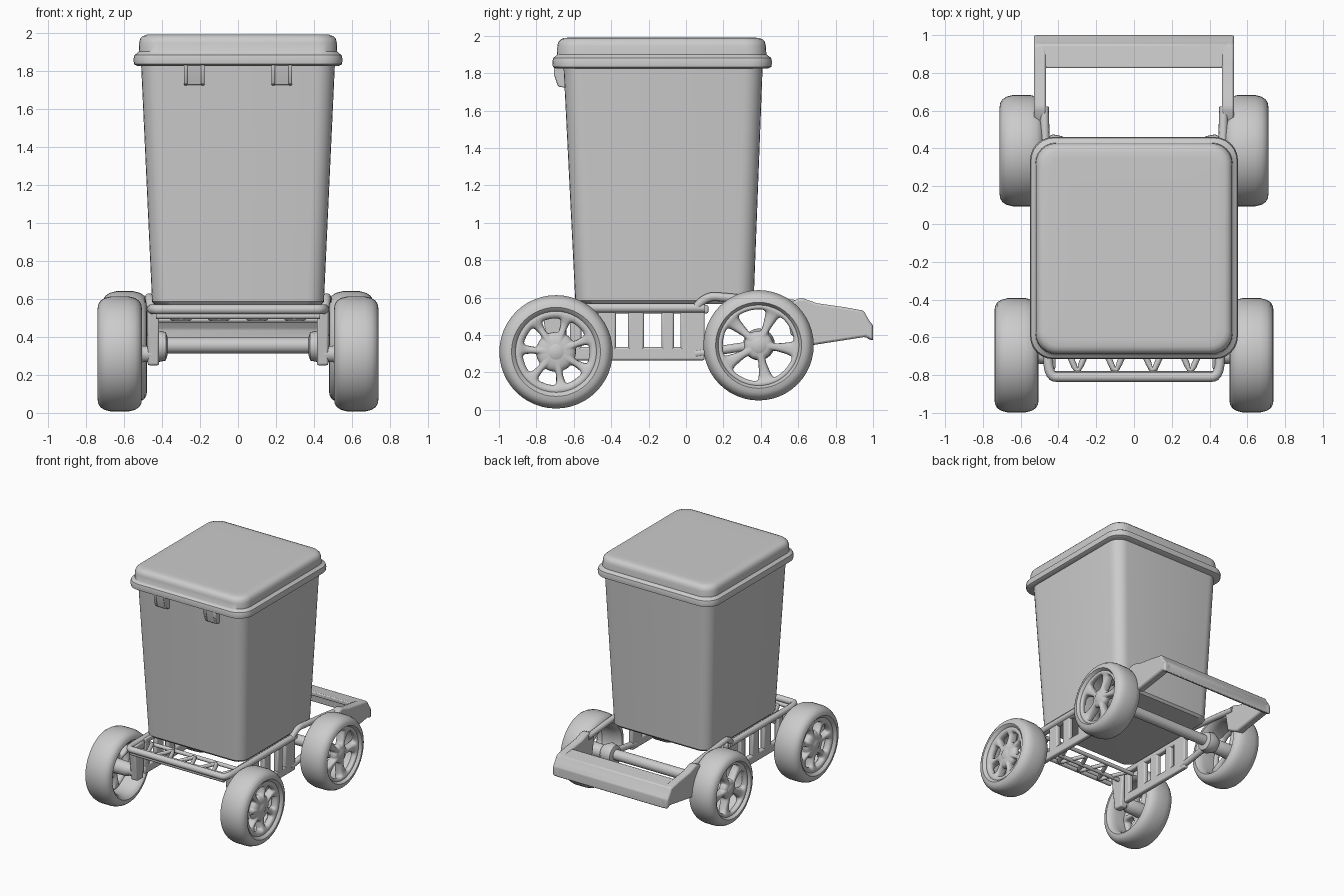
import bpy, bmesh, math
from mathutils import Matrix

cube = bpy.data.objects.get("Cube")
if cube:
    bpy.data.objects.remove(cube)

grey = bpy.data.materials.new("plain_grey")
grey.use_nodes = True
GREY = (0.6, 0.6, 0.6, 1)
grey.diffuse_color = GREY
grey.node_tree.nodes["Principled BSDF"].inputs["Base Color"].default_value = GREY


def finish(name, bm, bevel=0.0, angle=40):
    bmesh.ops.recalc_face_normals(bm, faces=bm.faces)
    mesh = bpy.data.meshes.new(name)
    bm.to_mesh(mesh)
    bm.free()
    ob = bpy.data.objects.new(name, mesh)
    bpy.context.collection.objects.link(ob)
    mesh.materials.append(grey)
    if bevel:
        m = ob.modifiers.new("bevel", "BEVEL")
        m.width, m.segments = bevel, 2
    bpy.ops.object.select_all(action="DESELECT")
    bpy.context.view_layer.objects.active = ob
    ob.select_set(True)
    bpy.ops.object.shade_smooth_by_angle(angle=math.radians(angle))
    return ob


def box(name, x, y, z, bevel=0.01):
    """Box from three (low, high) ranges."""
    bm = bmesh.new()
    bmesh.ops.create_cube(bm, size=1)
    for v in bm.verts:
        v.co = [(a + b) / 2 + c * (b - a) for c, (a, b) in zip(v.co, (x, y, z))]
    return finish(name, bm, bevel)


def prism(name, profile, x0, x1, bevel=0.01):
    """Extrude a (y, z) outline along x."""
    bm = bmesh.new()
    face = bm.faces.new([bm.verts.new((x0, y, z)) for y, z in profile])
    ext = bmesh.ops.extrude_face_region(bm, geom=[face])["geom"]
    bmesh.ops.translate(bm, vec=(x1 - x0, 0, 0),
                        verts=[g for g in ext if isinstance(g, bmesh.types.BMVert)])
    return finish(name, bm, bevel)


def bridge(bm, rings, closed=False):
    pairs = list(zip(rings, rings[1:]))
    if closed:
        pairs.append((rings[-1], rings[0]))
    for a, b in pairs:
        n = len(a)
        for i in range(n):
            bm.faces.new((a[i], a[(i + 1) % n], b[(i + 1) % n], b[i]))


def rounded_loft(name, sections, corner=6):
    """Stack rounded rectangles given as (z, half width, front y, back y, radius)."""
    bm = bmesh.new()
    rings = []
    for z, hx, y0, y1, r in sections:
        ring = []
        corners = ((hx - r, y1 - r), (r - hx, y1 - r), (r - hx, y0 + r), (hx - r, y0 + r))
        for q, (cx, cy) in enumerate(corners):
            for i in range(corner + 1):
                a = math.pi / 2 * (q + i / corner)
                ring.append(bm.verts.new((cx + r * math.cos(a), cy + r * math.sin(a), z)))
        rings.append(ring)
    bridge(bm, rings)
    bm.faces.new(rings[0])
    bm.faces.new(rings[-1])
    return finish(name, bm)


def lathe(name, profile, centre, closed=False, segments=48):
    """Turn an (x offset, radius) profile about an axis along x."""
    bm = bmesh.new()
    cx, cy, cz = centre
    angles = [2 * math.pi * i / segments for i in range(segments)]
    rings = [[bm.verts.new((cx + x, cy + r * math.cos(a), cz + r * math.sin(a)))
              for a in angles] for x, r in profile]
    bridge(bm, rings, closed)
    if not closed:
        bm.faces.new(rings[0])
        bm.faces.new(rings[-1])
    return finish(name, bm)


def tube(name, points, radius, order=3):
    curve = bpy.data.curves.new(name, "CURVE")
    curve.dimensions = "3D"
    curve.bevel_depth, curve.bevel_resolution = radius, 3
    curve.use_fill_caps = True
    s = curve.splines.new("NURBS")
    s.points.add(len(points) - 1)
    for p, co in zip(s.points, points):
        p.co = (*co, 1)
    s.order_u, s.use_endpoint_u, s.resolution_u = order, True, 6
    curve.materials.append(grey)
    ob = bpy.data.objects.new(name, curve)
    bpy.context.collection.objects.link(ob)
    return ob


def spoke_disc(name, centre, side, count, hub, rim):
    """Polar grid with windows removed, thickened and smoothed."""
    bm = bmesh.new()
    n = count * 6
    radii = (0.025, hub, (hub + rim) / 2, rim, 0.235)
    offsets = (0.06, 0.052, 0.048, 0.055, 0.078)
    rings = [[bm.verts.new((side * o, r * math.sin(2 * math.pi * i / n), r * math.cos(2 * math.pi * i / n)))
              for i in range(n)] for r, o in zip(radii, offsets)]
    for k, (a, b) in enumerate(zip(rings, rings[1:])):
        for i in range(n):
            if k in (1, 2) and i % 6 > 1:
                continue
            bm.faces.new((a[i], a[(i + 1) % n], b[(i + 1) % n], b[i]))
    bm.faces.new(rings[0])
    bmesh.ops.rotate(bm, verts=bm.verts, matrix=Matrix.Rotation(-2 * math.pi / n, 3, "X"))
    bmesh.ops.translate(bm, verts=bm.verts, vec=centre)
    ob = finish(name, bm, angle=60)
    m = ob.modifiers.new("thickness", "SOLIDIFY")
    m.thickness, m.offset = 0.07, 0
    m = ob.modifiers.new("subsurf", "SUBSURF")
    m.levels = m.render_levels = 2


def wheel(name, side, x, y, z, radius, count, hub, rim):
    centre = (side * x, y, z)
    w, r = 0.117, radius
    half = [(0.05, 0.205), (0.085, 0.21), (0.105, 0.222), (w, r - 0.065),
            (0.113, r - 0.042), (0.102, r - 0.023), (0.08, r - 0.009), (0.045, r)]
    profile = half + [(-o, q) for o, q in reversed(half)]
    lathe(name + "_tyre", profile, centre, closed=True)
    spoke_disc(name + "_spokes", centre, side, count, hub, rim)
    lathe(name + "_hub", [(side * o, q) for o, q in
          ((-0.14, 0.035), (-0.1, 0.055), (0.05, 0.06), (0.085, 0.055), (0.1, 0.03))], centre)


# Bin body and lid
rounded_loft("bin_body", [(0.565, 0.41, -0.55, 0.32, 0.07), (0.567, 0.435, -0.575, 0.345, 0.08),
                          (0.585, 0.452, -0.592, 0.362, 0.09), (1.84, 0.51, -0.655, 0.41, 0.1)])
rounded_loft("bin_lid", [(1.825, 0.53, -0.695, 0.44, 0.11), (1.834, 0.547, -0.712, 0.457, 0.12),
                         (1.86, 0.55, -0.715, 0.46, 0.12), (1.882, 0.545, -0.71, 0.455, 0.12),
                         (1.892, 0.53, -0.695, 0.44, 0.11),
                         (1.9, 0.522, -0.69, 0.43, 0.11), (1.945, 0.52, -0.688, 0.427, 0.11),
                         (1.967, 0.515, -0.683, 0.422, 0.11), (1.982, 0.5, -0.668, 0.407, 0.1),
                         (1.989, 0.48, -0.648, 0.387, 0.085), (1.99, 0.44, -0.61, 0.35, 0.07),
                         (1.99, 0.3, -0.47, 0.21, 0.05)])

# Ladder bars and zigzag lattice in the open front of the frame
for y in (-0.68, -0.54):
    tube("front_ladder_bar", [(-0.44, y, 0.49), (0.44, y, 0.49)], 0.016, 2)
zigzag = [(-0.4 + 0.1 * i, -0.79 if i % 2 else -0.56, 0.5) for i in range(9)]
tube("front_lattice", zigzag, 0.016, 2)

# Front loop of the frame, running back along both sides, with a lower front rod
tube("top_rail", [(-0.455, 0.1, 0.545), (-0.455, -0.6, 0.545), (-0.455, -0.81, 0.545), (-0.37, -0.81, 0.545),
                  (0.37, -0.81, 0.545), (0.455, -0.81, 0.545), (0.455, -0.6, 0.545), (0.455, 0.1, 0.545)], 0.026)
tube("front_rod", [(-0.43, -0.795, 0.51), (0.43, -0.795, 0.51)], 0.018, 2)

# Rear axle
lathe("rear_axle", [(-0.5, 0.042), (0.5, 0.042)], (0, 0.39, 0.355), segments=20)

for s, label in ((1, "left"), (-1, "right")):
    wheel(label + "_front_wheel", s, 0.622, -0.695, 0.31, 0.303, 7, 0.11, 0.18)
    wheel(label + "_rear_wheel", s, 0.595, 0.388, 0.345, 0.295, 5, 0.08, 0.2)
    tube(label + "_front_axle", [(s * 0.5, -0.695, 0.31), (s * 0.45, -0.695, 0.31)], 0.045, 2)

    # Slotted side panel
    xs = sorted((s * 0.42, s * 0.46))
    box(label + "_panel_bottom", xs, (-0.62, 0.1), (0.265, 0.335))
    box(label + "_panel_top", xs, (-0.62, 0.12), (0.515, 0.56))
    for a, b in ((-0.62, -0.56), (-0.47, -0.375), (-0.31, -0.225), (-0.13, -0.065), (-0.03, 0.1)):
        box(label + "_panel_upright", xs, (a, b), (0.3, 0.54))
    tube(label + "_lower_rail", [(s * 0.44, 0.05, 0.3), (s * 0.44, 0.2, 0.32), (s * 0.44, 0.39, 0.35)], 0.025)

    # Front wheel bracket
    prism(label + "_front_bracket", [(-0.77, 0.55), (-0.63, 0.55), (-0.65, 0.25), (-0.73, 0.25)],
          s * 0.415, s * 0.475)

    # Rear axle collar and arched rail over the rear wheel
    lathe(label + "_axle_collar", [(s * 0.37, 0.045), (s * 0.38, 0.075), (s * 0.43, 0.085),
                                   (s * 0.48, 0.06)], (0, 0.39, 0.35), segments=24)
    tube(label + "_rear_arch", [(s * 0.455, 0.05, 0.54), (s * 0.465, 0.1, 0.61), (s * 0.47, 0.22, 0.6),
                                (s * 0.47, 0.45, 0.58), (s * 0.475, 0.62, 0.56)], 0.024)

    # Handle arm
    prism(label + "_handle_arm", [(0.53, 0.56), (0.6, 0.595), (0.63, 0.595), (0.7, 0.57), (0.84, 0.55),
                                  (0.95, 0.53), (0.975, 0.485), (1.0, 0.45), (1.0, 0.37), (0.96, 0.39),
                                  (0.67, 0.345), (0.56, 0.4)], s * 0.465, s * 0.53, 0.012)

    # Lid clip
    clip = [(-0.64, 1.84), (-0.705, 1.84), (-0.705, 1.79), (-0.685, 1.73), (-0.64, 1.72)]
    for dx in (-0.045, 0.045):
        prism(label + "_clip_side", clip, s * 0.23 + dx - 0.01, s * 0.23 + dx + 0.01, 0.006)
    prism(label + "_clip_plate", [(-0.63, 1.84), (-0.7, 1.84), (-0.695, 1.79), (-0.678, 1.725), (-0.63, 1.725)],
          s * 0.23 - 0.045, s * 0.23 + 0.045, 0.006)

# Handle grip, a bent shell between the arms
prism("handle_grip", [(0.825, 0.545), (0.95, 0.53), (0.975, 0.485), (1.0, 0.45), (1.0, 0.37),
                      (0.97, 0.38), (0.965, 0.44), (0.93, 0.49), (0.825, 0.51)], -0.5, 0.5, 0.008)
